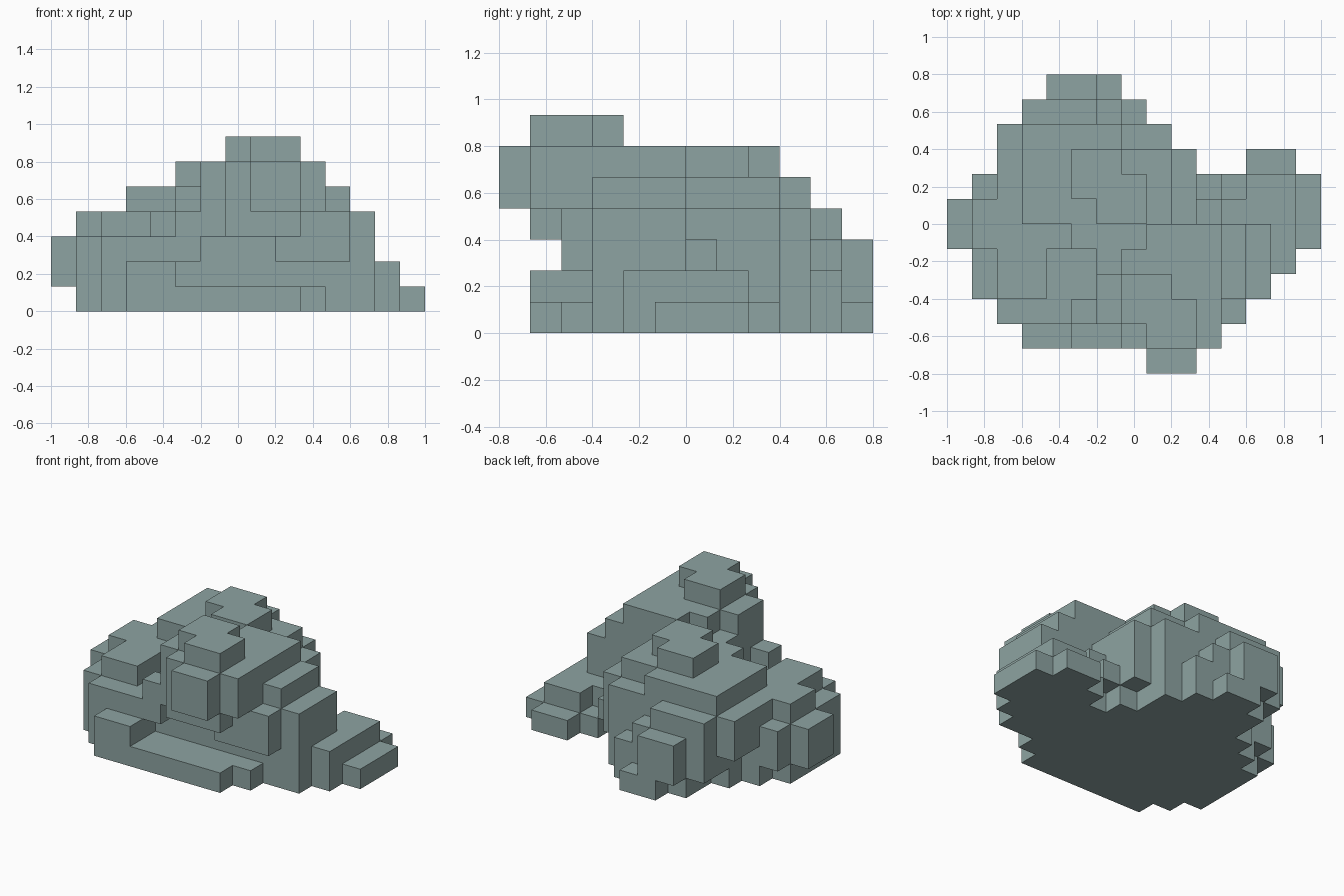
import bpy, bmesh

if "Cube" in bpy.data.objects:
    bpy.data.objects.remove(bpy.data.objects["Cube"])

U = 2 / 15  # edge of one block
cells = set()


def fill(x, y, z):
    """Fill a box of blocks; each range is start, end (exclusive)."""
    for i in range(*x):
        for j in range(*y):
            for k in range(*z):
                cells.add((i, j, k))


def cut(x, y, z):
    for i in range(*x):
        for j in range(*y):
            for k in range(*z):
                cells.discard((i, j, k))


# front foot ledges
fill((3, 10), (1, 2), (0, 1))
fill((3, 5), (1, 2), (1, 2))
fill((2, 11), (2, 3), (0, 1))

# main body core
fill((1, 13), (3, 6), (0, 3))
fill((2, 10), (6, 8), (0, 3))
fill((3, 9), (8, 10), (0, 3))

# left shoulder
fill((2, 5), (2, 3), (0, 3))
fill((2, 4), (3, 5), (3, 4))
fill((1, 5), (5, 7), (3, 4))
fill((1, 2), (6, 7), (0, 3))
fill((0, 1), (5, 7), (1, 3))
fill((1, 2), (7, 8), (1, 3))
fill((2, 3), (7, 8), (3, 4))
fill((2, 3), (8, 10), (2, 4))

# front mass with overhanging face
fill((6, 11), (3, 6), (3, 6))
fill((6, 11), (2, 3), (3, 6))
fill((9, 12), (2, 3), (2, 4))
fill((5, 6), (2, 3), (2, 4))
fill((7, 10), (1, 2), (3, 6))
fill((10, 11), (1, 2), (4, 6))
fill((8, 10), (0, 1), (4, 6))
fill((11, 12), (3, 6), (3, 5))
fill((12, 13), (3, 6), (3, 4))

# valley between the peaks
cut((6, 8), (5, 6), (5, 6))
cut((6, 7), (4, 5), (5, 6))
fill((5, 6), (5, 6), (3, 5))

# front peak cap
fill((8, 10), (1, 2), (6, 7))
fill((7, 10), (2, 3), (6, 7))
fill((7, 9), (3, 4), (6, 7))

# back mass
fill((3, 9), (6, 9), (3, 5))
fill((3, 7), (9, 10), (3, 5))
fill((7, 9), (9, 10), (3, 4))
fill((9, 10), (6, 8), (3, 4))
fill((9, 10), (8, 9), (1, 4))

# back peak cap
fill((6, 8), (6, 7), (5, 6))
fill((5, 8), (7, 8), (5, 6))
fill((5, 7), (8, 9), (5, 6))

# back steps
fill((3, 6), (10, 11), (1, 4))
fill((4, 8), (10, 11), (0, 2))
fill((6, 7), (10, 11), (2, 3))
fill((4, 6), (11, 12), (1, 3))
fill((5, 7), (11, 12), (0, 1))
cut((3, 4), (9, 10), (0, 1))

# right wing
fill((10, 14), (6, 7), (0, 2))
fill((10, 11), (6, 7), (2, 3))
fill((10, 11), (7, 8), (1, 2))
fill((11, 12), (7, 8), (0, 1))
fill((12, 14), (7, 8), (0, 2))
fill((13, 14), (4, 6), (0, 2))
fill((14, 15), (5, 8), (0, 1))
fill((12, 14), (8, 9), (0, 1))

# outer skin of the filled blocks
SIDES = {
    (1, 0, 0): ((1, 0, 0), (1, 1, 0), (1, 1, 1), (1, 0, 1)),
    (-1, 0, 0): ((0, 0, 0), (0, 0, 1), (0, 1, 1), (0, 1, 0)),
    (0, 1, 0): ((0, 1, 0), (0, 1, 1), (1, 1, 1), (1, 1, 0)),
    (0, -1, 0): ((0, 0, 0), (1, 0, 0), (1, 0, 1), (0, 0, 1)),
    (0, 0, 1): ((0, 0, 1), (1, 0, 1), (1, 1, 1), (0, 1, 1)),
    (0, 0, -1): ((0, 0, 0), (0, 1, 0), (1, 1, 0), (1, 0, 0)),
}
bm = bmesh.new()
verts = {}


def vert(p):
    if p not in verts:
        verts[p] = bm.verts.new(((p[0] - 7.5) * U, (p[1] - 6) * U, p[2] * U))
    return verts[p]


for c in sorted(cells):
    for d, quad in SIDES.items():
        if tuple(a + b for a, b in zip(c, d)) not in cells:
            bm.faces.new([vert(tuple(a + b for a, b in zip(c, q))) for q in quad])

mesh = bpy.data.meshes.new("rock")
bm.to_mesh(mesh)
bm.free()

stone = bpy.data.materials.new("grey green stone")
stone.diffuse_color = (0.27, 0.37, 0.36, 1)
stone.use_nodes = True
stone.node_tree.nodes["Principled BSDF"].inputs["Base Color"].default_value = stone.diffuse_color
mesh.materials.append(stone)
rock = bpy.data.objects.new("rock", mesh)
bpy.context.collection.objects.link(rock)
